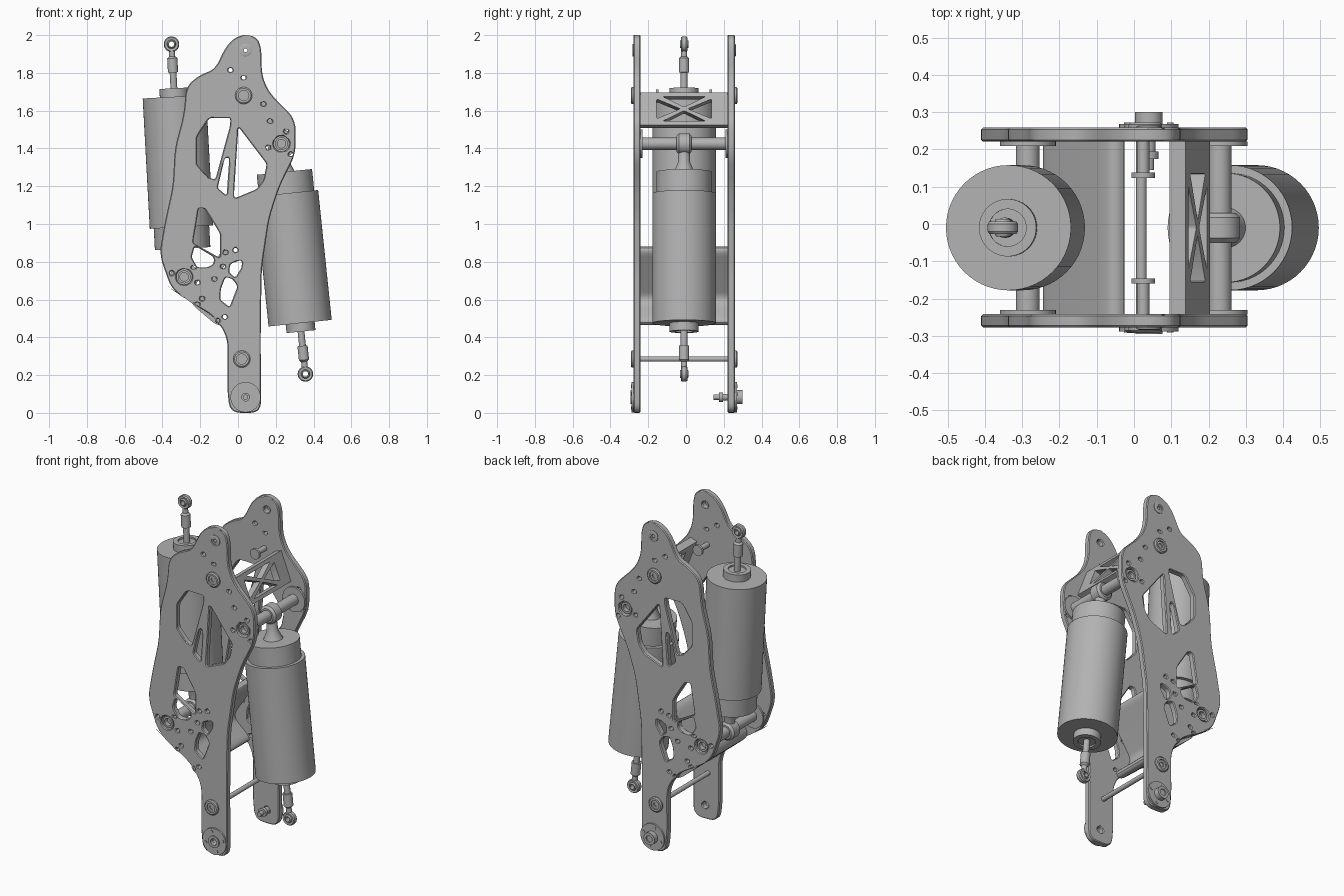
import bpy, bmesh, math
from mathutils import Vector, Matrix

if "Cube" in bpy.data.objects:
    bpy.data.objects.remove(bpy.data.objects["Cube"])

grey = bpy.data.materials.new("metal grey")
grey.use_nodes = True
tone = (0.45, 0.45, 0.45, 1)
grey.diffuse_color = tone
grey.node_tree.nodes["Principled BSDF"].inputs["Base Color"].default_value = tone

FRONT, BACK = -0.26, 0.24     # plate centre planes
MID = -0.01                   # middle plane between the plates
IN_F, IN_B = -0.243, 0.221    # inner plate faces


def finish(name, mesh, matrix):
    obj = bpy.data.objects.new(name, mesh)
    bpy.context.collection.objects.link(obj)
    obj.matrix_world = matrix
    mesh.materials.clear()
    mesh.materials.append(grey)
    bpy.ops.object.select_all(action='DESELECT')
    obj.select_set(True)
    bpy.context.view_layer.objects.active = obj
    bpy.ops.object.shade_smooth_by_angle(angle=math.radians(32))
    return obj


def rounded(points, cut, steps=5):
    """Closed outline with every corner rounded off."""
    pts = [Vector(p) for p in points]
    out = []
    for i, p in enumerate(pts):
        a, b = pts[i - 1] - p, pts[(i + 1) % len(pts)] - p
        s = p + a.normalized() * min(cut, a.length * .45)
        e = p + b.normalized() * min(cut, b.length * .45)
        for k in range(steps + 1):
            t = k / steps
            out.append(s * (1 - t) ** 2 + p * 2 * t * (1 - t) + e * t ** 2)
    return out


def circle(x, z, r, n=12):
    return [Vector((x + r * math.cos(math.tau * k / n), z + r * math.sin(math.tau * k / n)))
            for k in range(n)]


def slab(name, loops, depth, matrix, chamfer=0):
    """Flat part cut from an outline and its holes."""
    curve = bpy.data.curves.new(name, 'CURVE')
    curve.dimensions, curve.fill_mode, curve.extrude = '2D', 'BOTH', depth / 2
    for loop in loops:
        spline = curve.splines.new('POLY')
        spline.points.add(len(loop) - 1)
        for point, co in zip(spline.points, loop):
            point.co = (co.x, co.y, 0, 1)
        spline.use_cyclic_u = True
    temp = bpy.data.objects.new(name, curve)
    bpy.context.collection.objects.link(temp)
    bpy.context.view_layer.update()
    mesh = bpy.data.meshes.new_from_object(temp)
    bpy.data.objects.remove(temp)
    bm = bmesh.new()
    bm.from_mesh(mesh)
    bmesh.ops.remove_doubles(bm, verts=bm.verts, dist=.0001)
    bmesh.ops.recalc_face_normals(bm, faces=bm.faces)
    bm.to_mesh(mesh)
    bm.free()
    obj = finish(name, mesh, matrix)
    if chamfer:
        bevel = obj.modifiers.new("chamfer", 'BEVEL')
        bevel.width, bevel.segments = chamfer, 1
        bevel.limit_method, bevel.angle_limit = 'ANGLE', math.radians(60)
        bevel.use_clamp_overlap = False
    return obj


def lathe(name, origin, axis, profile, closed=False, n=40):
    """Turned part; profile holds (radius, distance along axis)."""
    bm = bmesh.new()
    rings = [[bm.verts.new((*p, t)) for p in circle(0, 0, r, n)] for r, t in profile]
    for a, b in zip(rings, rings[1:] + rings[:1] if closed else rings[1:]):
        for k in range(n):
            j = (k + 1) % n
            bm.faces.new((a[k], a[j], b[j], b[k]))
    if not closed:
        bm.faces.new(rings[0])
        bm.faces.new(rings[-1])
    bmesh.ops.recalc_face_normals(bm, faces=bm.faces)
    mesh = bpy.data.meshes.new(name)
    bm.to_mesh(mesh)
    bm.free()
    turn = Vector(axis).to_track_quat('Z', 'Y').to_matrix().to_4x4()
    return finish(name, mesh, Matrix.Translation(origin) @ turn)


def rod(name, x, z, y0, y1, r):
    return lathe(name, (x, y0, z), (0, 1, 0), [(r, 0), (r, y1 - y0)])


def upright(y):
    return Matrix.Translation((0, y, 0)) @ Matrix.Rotation(math.pi / 2, 4, 'X')


# Side plates
outline = [(.04, 2.005), (.105, 1.985), (.125, 1.92), (.125, 1.79), (.165, 1.695), (.305, 1.555),
           (.305, 1.37), (.22, 1.2), (.165, 1.03), (.125, .76), (.12, .4), (.122, 0), (-.042, 0),
           (-.057, .12), (-.055, .4), (-.12, .505), (-.35, .65), (-.417, .84), (-.385, 1.02),
           (-.345, 1.2), (-.335, 1.4), (-.287, 1.58), (-.275, 1.73), (-.2, 1.79), (-.12, 1.82),
           (-.07, 1.93), (-.02, 1.985)]
windows = [
    [(-.15, 1.562), (-.04, 1.562), (-.042, 1.52), (-.12, 1.235), (-.155, 1.245), (-.218, 1.315),
     (-.218, 1.46)],
    [(-.07, 1.35), (-.046, 1.35), (-.06, 1.15), (-.108, 1.19)],
    [(.002, 1.515), (.152, 1.318), (.136, 1.235), (.1, 1.185), (-.02, 1.135), (-.02, 1.18)],
    [(-.208, 1.085), (-.18, 1.085), (-.095, .95), (-.095, .82), (-.238, .9)],
    [(-.228, .885), (-.128, .825), (-.128, .79), (-.16, .77), (-.215, .77), (-.246, .825)],
    [(-.04, .79), (.02, .81), (.02, .77), (-.015, .715), (-.048, .745)],
    [(-.066, .72), (-.03, .71), (-.002, .67), (-.045, .56), (-.095, .6), (-.09, .66)]]
screws = [(-.04, 1.815), (.03, 1.775), (.135, 1.635), (.17, 1.545), (.255, 1.49), (.16, 1.405),
          (.28, 1.37), (-.35, .74), (-.235, .77), (-.215, .69), (-.19, .605), (-.215, .575),
          (-.125, .71), (-.066, .85), (-.013, .862), (-.08, .775), (-.07, .508), (-.108, .487)]
PIVOTS = [(.23, 1.425), (-.285, .72)]
loops = [rounded(outline, .06)] + [rounded(w, .014, 3) for w in windows]
loops += [circle(x, z, .011) for x, z in screws]
loops += [circle(x, z, .042, 24) for x, z in PIVOTS]
loops += [circle(.04, 1.92, .02, 20), circle(.04, .083, .02, 20)]
slab("front_plate", loops, .036, upright(FRONT), .005)
slab("back_plate", loops, .038, upright(BACK), .005)

# Fittings repeated on both plates
for side, face, inner, s in (("front", -.278, IN_F, -1), ("back", .259, IN_B, 1)):
    out = (0, s, 0)
    for label, x, z, r in (("top", .04, 1.92, .033), ("upper", .03, 1.68, .045),
                           ("lower", .02, .285, .045)):
        h = .006 if label == "top" else .014
        lathe(f"{side}_{label}_washer", (x, face, z), out,
              [(r, -.004), (r, h * .6), (r * .85, h), (r * .6, h), (r * .6, h * .4),
               (r * .3, h * .4), (r * .3, -.004)], closed=True)
    # Stub with a collar pointing inward
    lathe(f"{side}_stub", (.025, inner, 1.68), (0, -s, 0),
          [(.016, -.02), (.016, .083), (.032, .083), (.032, .097), (.01, .097)])
    # Pivot flanges and socket rings
    for i, (x, z) in enumerate(PIVOTS):
        lathe(f"{side}_pivot_flange_{i}", (x, inner, z), (0, -s, 0), [(.075, 0), (.075, .012)])
        lathe(f"{side}_pivot_ring_{i}", (x, inner, z), out,
              [(.034, 0), (.034, .028), (.022, .028), (.022, 0)], closed=True)
    # Foot disc
    lathe(f"{side}_foot_disc", (.04, face, .083), out,
          [(.08, -.004), (.08, .01), (.036, .01), (.036, .017), (.02, .017), (.02, -.004)],
          closed=True)
    for k in range(4):
        a = math.tau * k / 4 + .3
        rod(f"{side}_foot_screw_{k}", .04 + .06 * math.cos(a), .083 + .06 * math.sin(a),
            face + s * .005, face + s * .013, .009)

# Foot pin through the back plate
lathe("foot_pin", (.04, .145, .083), (0, 1, 0),
      [(.014, 0), (.014, .03), (.026, .03), (.026, .05), (.018, .05), (.018, .115),
       (.037, .115), (.037, .155), (.02, .155), (.02, .148)])

# Lower tie rod
rod("tie_rod", .02, .285, IN_F, IN_B, .014)

# Cross braced panel between the plates
half = (IN_B - IN_F) / 2
panel = [Vector(p) for p in ((-half, -.092), (half, -.092), (half, .092), (-half, .092))]
w, h, g = .145, .07, .014
tri = [(-w + 2.2 * g, h), (w - 2.2 * g, h), (0, g * .7)]
wedge = [(w, h - g), (w, g - h), (g * 1.4, 0)]
flip = lambda pts: [(-x, -y) for x, y in pts]
cuts = [rounded(p, .006, 2) for p in (tri, flip(tri), wedge, flip(wedge))]
along = Vector((-math.sin(.37), 0, math.cos(.37)))
across = Vector((0, 1, 0))
frame = Matrix((across, along, across.cross(along))).transposed().to_4x4()
slab("brace_panel", [panel] + cuts, .045, Matrix.Translation((.15, MID, 1.602)) @ frame)

# Bent sheet between the plates
bend = [(-.066, .889), (-.26, .587), (-.103, .455), (-.066, .487), (-.19, .598), (-.013, .868)]
slab("bent_sheet", [rounded(bend, .05)], IN_B - IN_F, upright(MID))


# Dampers
def damper(name, pivot, tip):
    a, b = Vector((pivot[0], MID, pivot[1])), Vector((tip[0], MID, tip[1]))
    axis, n = b - a, (b - a).length
    lathe(name + "_body", a, axis,
          [(.03, .15), (.147, .15), (.147, .264), (.168, .264), (.168, .955), (.077, .955),
           (.077, 1), (.05, 1), (.05, .99), (.018, .99), (.018, n - .15), (.027, n - .15),
           (.027, n - .075), (.016, n - .065), (.016, n - .03)], n=56)
    lathe(name + "_neck", a, axis, [(.03, .035), (.032, .1), (.055, .152)])
    lathe(name + "_eye", a, (0, 1, 0),
          [(.028, -.04), (.042, -.04), (.055, -.028), (.055, .028), (.042, .04), (.028, .04)],
          closed=True)
    rod(name + "_shaft", *pivot, IN_F, IN_B, .032)
    # Rod end: ring and pierced ball
    lathe(name + "_tip_ring", b, (0, 1, 0),
          [(.024, -.015), (.036, -.017), (.041, -.01), (.041, .01), (.036, .017), (.024, .015)],
          closed=True)
    lathe(name + "_tip_ball", b, (0, 1, 0),
          [(.014, -.023), (.019, -.023), (.025, -.01), (.025, .01), (.019, .023), (.014, .023)],
          closed=True)


damper("front_damper", PIVOTS[0], (.357, .206))
damper("rear_damper", PIVOTS[1], (-.352, 1.952))
